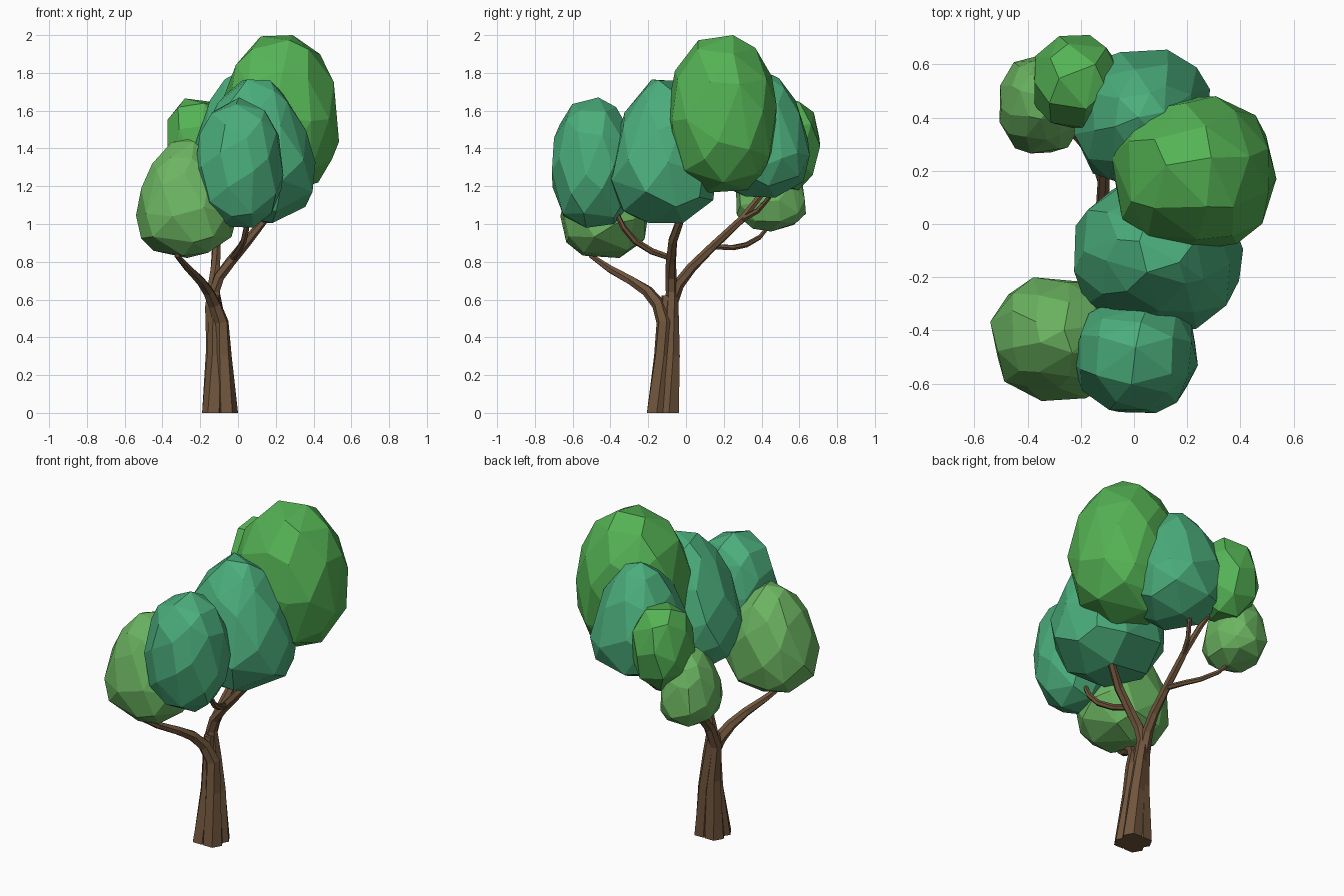
import bpy, bmesh, math, random
from mathutils import Vector, Euler

if "Cube" in bpy.data.objects:
    bpy.data.objects.remove(bpy.data.objects["Cube"])


def material(name, rgb):
    m = bpy.data.materials.new(name)
    m.diffuse_color = (*rgb, 1)
    m.use_nodes = True
    m.node_tree.nodes["Principled BSDF"].inputs["Base Color"].default_value = m.diffuse_color
    return m


GREEN = material("leaf_green", (0.09, 0.45, 0.09))
TEAL = material("leaf_teal", (0.07, 0.42, 0.20))
OLIVE = material("leaf_olive", (0.15, 0.46, 0.12))
BARK = material("bark", (0.16, 0.09, 0.045))


def finish(bm, name, mat):
    bmesh.ops.recalc_face_normals(bm, faces=bm.faces)
    me = bpy.data.meshes.new(name)
    bm.to_mesh(me)
    bm.free()
    me.materials.append(mat)
    ob = bpy.data.objects.new(name, me)
    bpy.context.collection.objects.link(ob)
    return ob


def foliage(name, mat, lo, hi, taper, seed, n=44):
    """Coarsely faceted egg (hull of scattered points) fitted to the box lo..hi."""
    rng = random.Random(seed)
    rot = Euler([rng.uniform(0, 6.28) for _ in range(3)]).to_matrix()
    pts = []
    for i in range(n):
        z = 1 - (2 * i + 1) / n
        r, a = math.sqrt(1 - z * z), i * 2.39996
        p = Vector((r * math.cos(a), r * math.sin(a), z))
        p += Vector([rng.uniform(-0.1, 0.1) for _ in range(3)])
        p = rot @ p.normalized()
        # slightly boxy, narrower at the top
        p = Vector([math.copysign(abs(c) ** 0.9, c) for c in p])
        k = 1 - taper * p.z
        pts.append(Vector((p.x * k, p.y * k, p.z)))
    bm = bmesh.new()
    low = [min(p[i] for p in pts) for i in range(3)]
    high = [max(p[i] for p in pts) for i in range(3)]
    for p in pts:
        bm.verts.new([lo[i] + (p[i] - low[i]) / (high[i] - low[i]) * (hi[i] - lo[i])
                      for i in range(3)])
    bmesh.ops.convex_hull(bm, input=bm.verts)
    loose = [v for v in bm.verts if not v.link_faces]
    bmesh.ops.delete(bm, geom=loose, context='VERTS')
    bmesh.ops.dissolve_limit(bm, angle_limit=math.radians(9), verts=bm.verts, edges=bm.edges)
    return finish(bm, name, mat)


def branch(name, pts, sides=6):
    """Tapered tube through (x, y, z, radius) points."""
    bm = bmesh.new()
    pos = [Vector(p[:3]) for p in pts]
    rings = []
    side = Vector((1, 0, 0))
    for i, p in enumerate(pos):
        t = (pos[min(i + 1, len(pos) - 1)] - pos[max(i - 1, 0)]).normalized()
        if i == 0 and p.z == 0:
            t = Vector((0, 0, 1))
        side = (side - t * side.dot(t)).normalized()
        up = t.cross(side)
        rings.append([bm.verts.new(p + pts[i][3] * (math.cos(a) * side + math.sin(a) * up))
                      for a in (2 * math.pi * (k + 0.15 * i) / sides for k in range(sides))])
    for r, s in zip(rings, rings[1:]):
        for k in range(sides):
            bm.faces.new((r[k], r[(k + 1) % sides], s[(k + 1) % sides], s[k]))
    bm.faces.new(rings[0])
    bm.faces.new(rings[-1])
    return finish(bm, name, BARK)


# trunk strands running up into the main limbs
branch("limb_front_left", [(-0.06, -0.155, 0, .06), (-0.08, -0.125, .3, .047),
       (-0.09, -0.115, .48, .042), (-0.125, -0.145, .575, .036), (-0.16, -0.205, .645, .031),
       (-0.2, -0.29, .7, .026), (-0.26, -0.4, .76, .021), (-0.32, -0.5, .83, .016),
       (-0.32, -0.48, 1.0, .011)])
branch("limb_centre", [(-0.06, -0.09, 0, .06), (-0.08, -0.075, .3, .045),
       (-0.105, -0.075, .5, .038), (-0.125, -0.075, .64, .032), (-0.1, -0.08, .72, .03),
       (-0.04, -0.08, .8, .028), (0.05, -0.07, .91, .026), (0.13, -0.035, 1.01, .022),
       (0.18, 0.04, 1.25, .014)])
branch("limb_back", [(-0.13, -0.09, 0, .06), (-0.125, -0.085, .35, .044),
       (-0.14, -0.085, .56, .036), (-0.13, -0.04, .68, .031), (-0.12, 0.03, .77, .027),
       (-0.115, 0.13, .87, .024), (-0.11, 0.3, 1.03, .021), (-0.14, 0.41, 1.17, .017),
       (-0.2, 0.5, 1.3, .012)])
branch("trunk_root", [(-0.13, -0.155, 0, .06), (-0.12, -0.115, .3, .045), (-0.125, -0.1, .62, .03)])

# smaller twigs
branch("twig_front", [(-0.03, -0.08, .82, .018), (0.0, -0.18, .855, .018), (0.03, -0.27, .91, .017),
       (0.045, -0.33, .98, .016), (0.045, -0.37, 1.06, .013), (0.03, -0.42, 1.2, .01)])
branch("twig_back_left", [(-0.115, 0.14, .88, .016), (-0.15, 0.25, .875, .015), (-0.21, 0.32, .89, .014),
       (-0.28, 0.39, .93, .013), (-0.33, 0.44, .99, .011), (-0.35, 0.45, 1.1, .009)])
branch("twig_back_right", [(-0.11, 0.29, 1.02, .017), (-0.07, 0.38, 1.07, .015),
       (-0.03, 0.44, 1.14, .013), (0.0, 0.46, 1.3, .009)])

# leaf clumps
foliage("clump_top", GREEN, (-.085, -.105, 1.165), (.535, .48, 2.0), 0.08, 1)
foliage("clump_centre", TEAL, (-.225, -.415, 1.005), (.41, .165, 1.765), 0.34, 2)
foliage("clump_front", TEAL, (-.23, -.71, .98), (.24, -.275, 1.67), 0.05, 3)
foliage("clump_front_left", OLIVE, (-.54, -.665, .82), (-.015, -.2, 1.45), 0.3, 4)
foliage("clump_back", TEAL, (-.225, .125, 1.14), (.285, .655, 1.815), 0.32, 5)
foliage("clump_back_upper", GREEN, (-.375, .36, 1.18), (-.055, .71, 1.665), 0.0, 6, n=30)
foliage("clump_back_lower", OLIVE, (-.505, .265, .96), (-.19, .635, 1.4), 0.3, 7)
